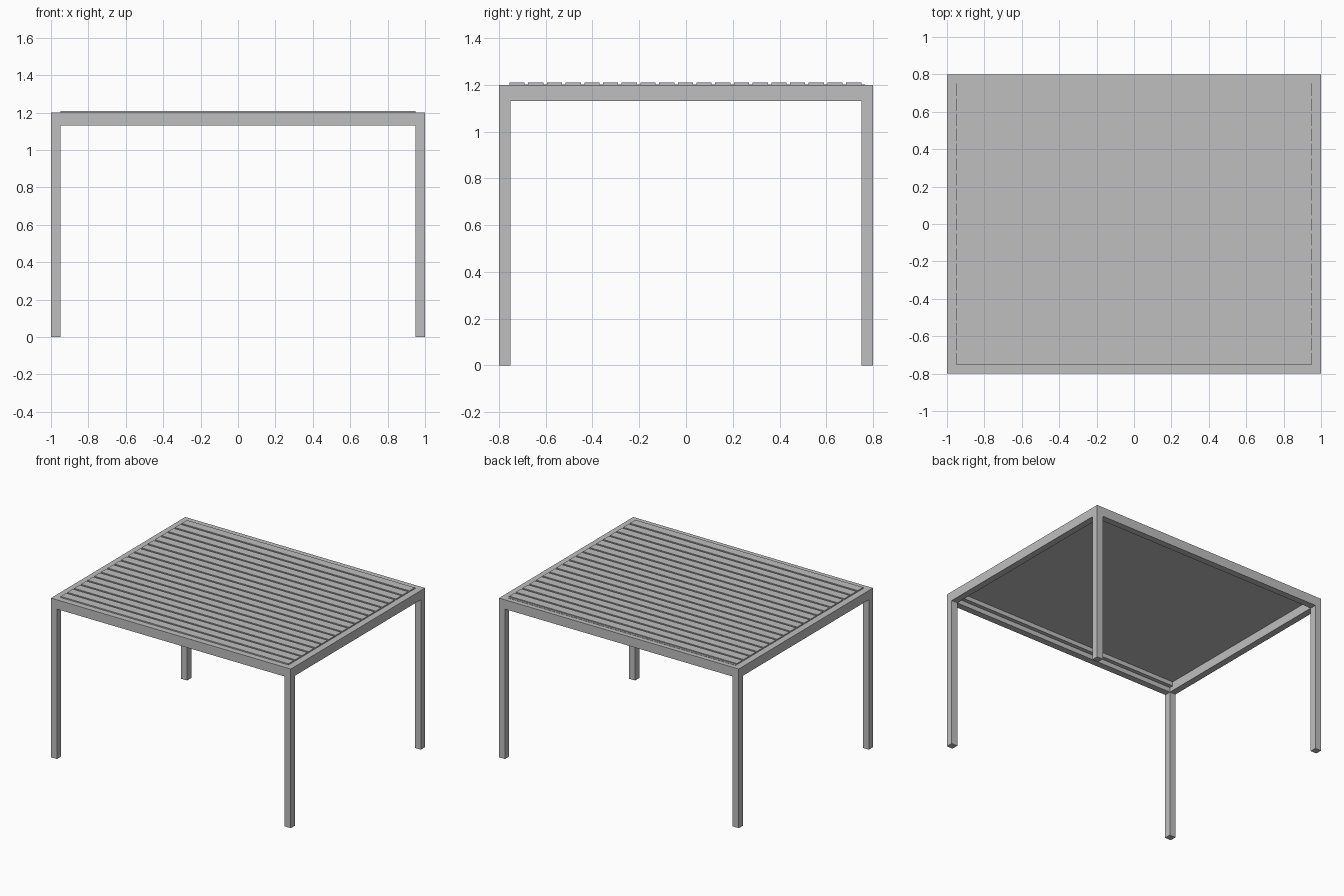
import bpy
import bmesh

if "Cube" in bpy.data.objects:
    bpy.data.objects.remove(bpy.data.objects["Cube"])

W, D, H = 1.0, 0.8, 1.2      # half width, half depth, frame height
T, BEAM = 0.05, 0.07         # post thickness, beam height

metal = bpy.data.materials.new("light_grey_metal")
metal.diffuse_color = (0.52, 0.52, 0.52, 1)
metal.use_nodes = True
metal.node_tree.nodes["Principled BSDF"].inputs["Base Color"].default_value = metal.diffuse_color


def finish(name, bm):
    bmesh.ops.recalc_face_normals(bm, faces=bm.faces)
    mesh = bpy.data.meshes.new(name)
    bm.to_mesh(mesh)
    bm.free()
    mesh.materials.append(metal)
    obj = bpy.data.objects.new(name, mesh)
    bpy.context.scene.collection.objects.link(obj)
    return obj


def box(name, lo, hi):
    bm = bmesh.new()
    bmesh.ops.create_cube(bm, size=1)
    for v in bm.verts:
        v.co = [(a + b) / 2 + c * (b - a) for a, b, c in zip(lo, hi, v.co)]
    return finish(name, bm)


def mirror(obj, x, y):
    mod = obj.modifiers.new("mirror", 'MIRROR')
    mod.use_axis = (x, y, False)
    mod.use_mirror_merge = False


# Corner posts
mirror(box("corner_posts", (W - T, D - T, 0), (W, D, H)), True, True)

# Perimeter beams between the posts
mirror(box("long_beams", (-W + T, -D, H - BEAM), (W - T, -D + T, H)), False, True)
mirror(box("side_beams", (W - T, -D + T, H - BEAM), (W, D - T, H)), True, False)

# Support ledges along the inner faces of the long beams
mirror(box("support_ledges", (-W + T, -D + T, H - 0.035),
           (W - T, -D + T + 0.03, H - 0.003)), False, True)

# Roof slats: raised board with a low joining lip, repeated front to back
PITCH, BOARD, COUNT = 0.08, 0.065, 19
start = -0.755
bottom, lip, top = H - 0.003, H + 0.002, H + 0.009
profile = [(0, bottom), (PITCH, bottom), (PITCH, lip),
           (BOARD, lip), (BOARD, top), (0, top)]
bm = bmesh.new()
face = bm.faces.new([bm.verts.new((-W + T, start + y, z)) for y, z in profile])
ext = bmesh.ops.extrude_face_region(bm, geom=[face])
bmesh.ops.translate(bm, vec=(2 * (W - T), 0, 0),
                    verts=[g for g in ext["geom"] if isinstance(g, bmesh.types.BMVert)])
slats = finish("roof_slats", bm)
arr = slats.modifiers.new("repeat", 'ARRAY')
arr.count = COUNT
arr.use_relative_offset = False
arr.use_constant_offset = True
arr.constant_offset_displace = (0, PITCH, 0)
